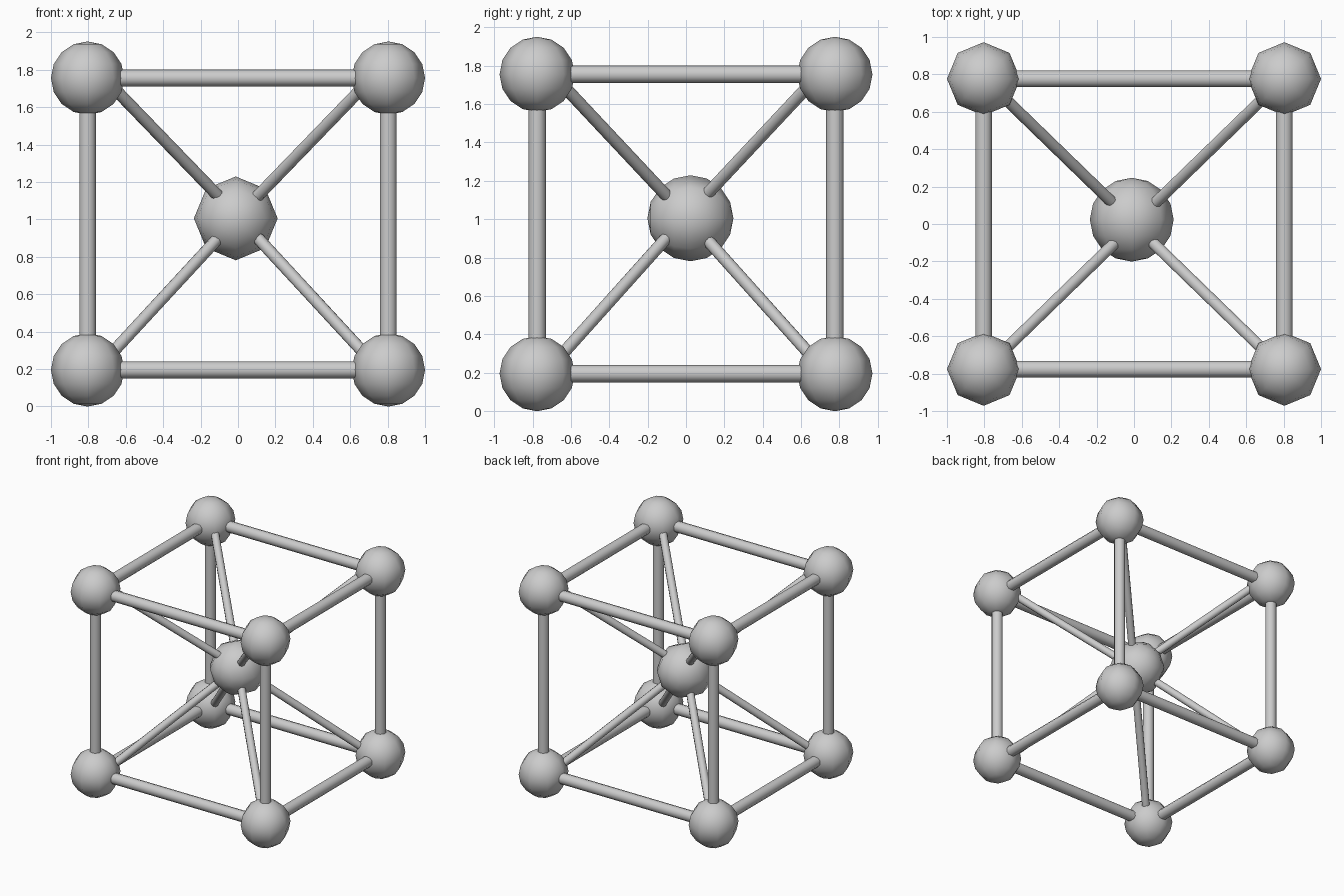
import bpy
from mathutils import Vector
from math import pi

if "Cube" in bpy.data.objects:
    bpy.data.objects.remove(bpy.data.objects["Cube"])

CX, CY, Z0, Z1 = 0.804, 0.776, 0.195, 1.755   # corner ball centres
BALL_R, CORE_R, EDGE_R, STRUT_R = 0.196, 0.224, 0.046, 0.032
INSET = 0.09                                   # rods end inside the balls


def finish(name):
    bpy.context.object.name = name
    bpy.ops.object.shade_smooth()


def ball(name, centre, radius, rotation=(0, 0, 0)):
    bpy.ops.mesh.primitive_uv_sphere_add(segments=8, ring_count=8, radius=radius,
                                         location=centre, rotation=rotation)
    finish(name)


def rod(name, a, b, radius):
    a, b = Vector(a), Vector(b)
    bpy.ops.mesh.primitive_cylinder_add(vertices=10, radius=radius, depth=(b - a).length,
                                        location=(a + b) / 2)
    bpy.context.object.rotation_euler = (b - a).to_track_quat('Z', 'Y').to_euler()
    bpy.context.object.name = name
    bpy.ops.object.shade_smooth_by_angle(angle=pi / 3)


# corner balls and the diagonal struts running to the middle
for sx in (-1, 1):
    for sy in (-1, 1):
        for z, strut_z in ((Z0, 0.235), (Z1, 1.76)):
            ball("corner_ball", (sx * CX, sy * CY, z), BALL_R)
            rod("diagonal_strut", (sx * 0.05, sy * 0.05, 1.015 + (strut_z - 1.015) * 0.07),
                (sx * 0.72, sy * 0.70, strut_z), STRUT_R)

# centre ball, poles facing front and back
ball("centre_ball", (-0.012, 0.023, 1.005), CORE_R, (pi / 2, 0, 0))

# frame edges along each axis
for s in (-1, 1):
    for z in (Z0, Z1):
        rod("width_bar", (-CX + INSET, s * CY, z), (CX - INSET, s * CY, z), EDGE_R)
        rod("depth_bar", (s * CX, -CY + INSET, z), (s * CX, CY - INSET, z), EDGE_R)
    for t in (-1, 1):
        rod("upright_bar", (s * CX, t * CY, Z0 + INSET), (s * CX, t * CY, Z1 - INSET), EDGE_R)
